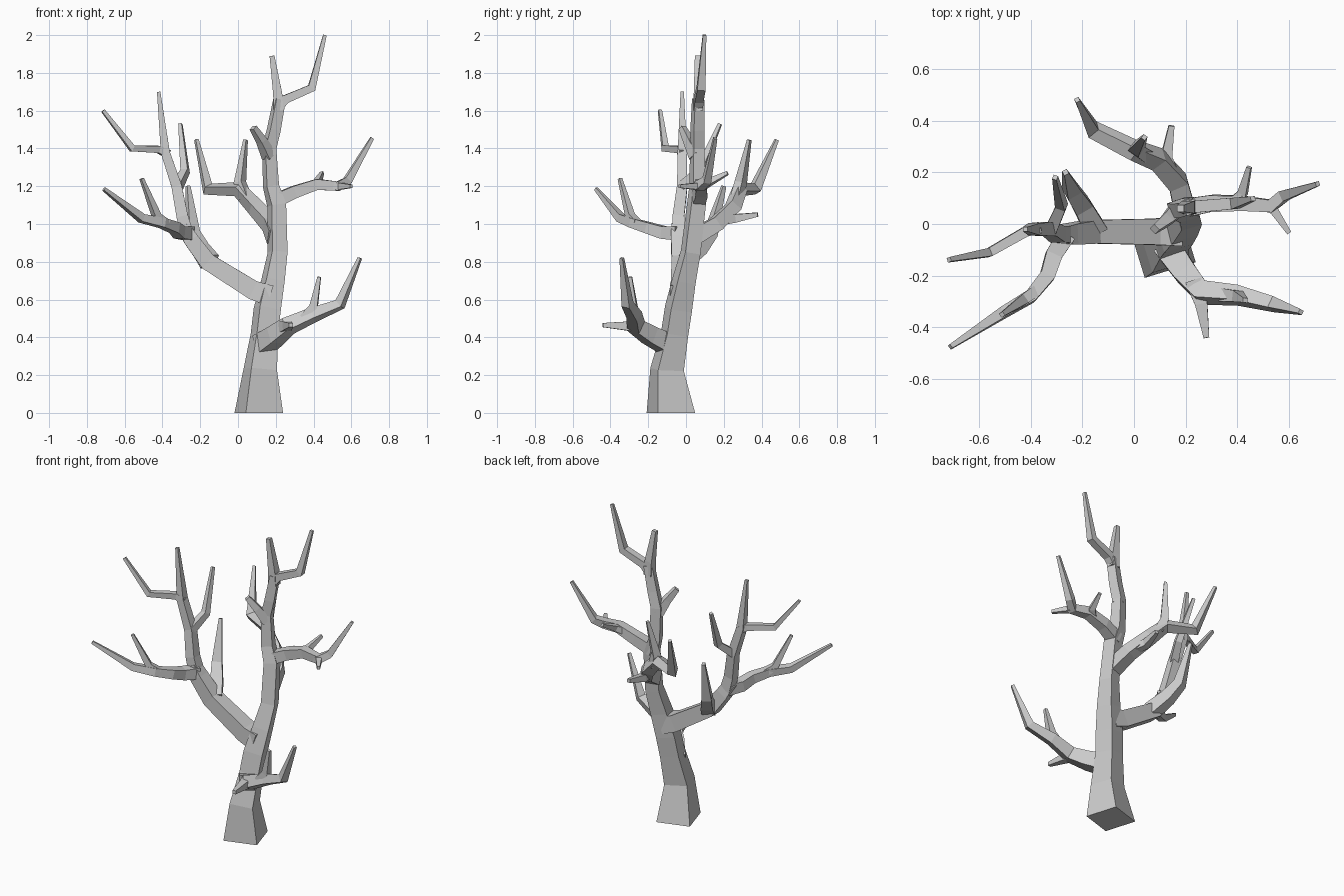
import bpy
import bmesh
from math import radians
from mathutils import Matrix, Vector

cube = bpy.data.objects.get("Cube")
if cube:
    bpy.data.objects.remove(cube, do_unlink=True)

# One plain bark colour
bark = bpy.data.materials.new("grey_bark")
bark.use_nodes = True
colour = (0.6, 0.6, 0.6, 1)
bark.diffuse_color = colour
bark.node_tree.nodes["Principled BSDF"].inputs["Base Color"].default_value = colour


def tube(name, points, widths, turn=0):
    """Square flat-shaded tube along a path; widths are half the side length."""
    points = [Vector(p) for p in points]
    steps = [(b - a).normalized() for a, b in zip(points, points[1:])]
    tangents = [steps[0]]
    tangents += [(a + b).normalized() for a, b in zip(steps, steps[1:])]
    tangents.append(steps[-1])

    # Level starting frame, carried along the path without twisting
    side = steps[0].cross(Vector((0, 0, 1)))
    if side.length < 0.3:
        side = Vector((1, 0, 0))
    side = Matrix.Rotation(turn, 3, steps[0]) @ side

    bm = bmesh.new()
    rings = []
    for i, (point, tangent, width) in enumerate(zip(points, tangents, widths)):
        side = (side - tangent * side.dot(tangent)).normalized()
        up = tangent.cross(side)
        if name == "trunk" and i == 0:
            up.z = side.z = 0
        corners = [side + up, up - side, -side - up, side - up]
        rings.append([bm.verts.new(point + c * width) for c in corners])
    for low, high in zip(rings, rings[1:]):
        for k in range(4):
            n = (k + 1) % 4
            bm.faces.new((low[k], low[n], high[n], high[k]))
    bm.faces.new(reversed(rings[0]))
    bm.faces.new(rings[-1])
    bmesh.ops.recalc_face_normals(bm, faces=bm.faces)

    mesh = bpy.data.meshes.new(name)
    bm.to_mesh(mesh)
    bm.free()
    mesh.materials.append(bark)
    obj = bpy.data.objects.new(name, mesh)
    bpy.context.collection.objects.link(obj)
    return obj


def branch(name, points, start, knee, tip=0.009):
    """Branch thinning from start to its last bend, then to a narrow tip."""
    last = len(points) - 2
    widths = [start + (knee - start) * i / max(last, 1) for i in range(last + 1)]
    return tube(name, points, widths + [tip])


# Trunk, leaning back and ending in the crown fork
tube("trunk",
     [(.11, -.08, 0), (.118, -.1, .23), (.14, -.06, .42), (.155, -.04, .55),
      (.185, -.01, .7), (.21, .025, .85), (.205, .055, 1.1), (.175, .06, 1.2),
      (.165, .06, 1.4), (.19, .06, 1.5), (.22, .065, 1.66)],
     [.103, .071, .058, .058, .05, .042, .04, .034, .03, .029, .026],
     turn=radians(17))
branch("crown_left_twig",
       [(.215, .065, 1.62), (.25, .068, 1.66), (.39, .08, 1.72), (.46, .098, 2)], .024, .022)
branch("crown_right_twig",
       [(.215, .065, 1.6), (.21, .065, 1.69), (.18, .06, 1.89)], .026, .024, .013)
branch("crown_front_stub",
       [(.165, .055, 1.36), (.125, .015, 1.44), (.08, -.02, 1.51)], .03, .022, .015)

# Upper left branch
branch("upper_left_branch",
       [(.19, .06, 1.12), (.3, .08, 1.17), (.42, .08, 1.21), (.53, .07, 1.2),
        (.58, .11, 1.23), (.71, .155, 1.455)], .036, .021)
branch("upper_left_front_twig",
       [(.5, .07, 1.2), (.54, .055, 1.2), (.6, -.035, 1.2)], .02, .018)
branch("upper_left_back_twig",
       [(.38, .08, 1.2), (.42, .12, 1.22), (.445, .22, 1.27)], .022, .018)

# Back branch
branch("back_branch",
       [(.2, .04, .93), (.17, .16, 1), (.09, .25, 1.09), (0, .285, 1.185),
        (-.16, .365, 1.185), (-.22, .48, 1.445)], .042, .026)
branch("back_upright_twig",
       [(.04, .27, 1.14), (.01, .29, 1.22), (.04, .335, 1.445)], .026, .024)
branch("back_low_twig",
       [(.15, .19, 1.02), (.125, .26, 1.03), (.145, .38, 1.05)], .025, .022, .011)

# Large right limb with its three arms
branch("right_limb",
       [(.17, -.03, .62), (.08, -.03, .65), (-.16, -.03, .8), (-.25, -.04, .92),
        (-.29, -.045, .99)], .056, .04, .032)
branch("right_limb_back_stub",
       [(-.15, -.02, .8), (-.2, .07, .87), (-.24, .13, .95), (-.265, .2, 1.2)], .042, .03, .01)
branch("right_upper_arm",
       [(-.27, -.04, .95), (-.295, -.04, 1.04), (-.325, -.02, 1.2), (-.385, -.02, 1.38),
        (-.42, -.02, 1.7)], .034, .024)
branch("right_upper_outer_twig",
       [(-.37, -.015, 1.37), (-.42, -.03, 1.395), (-.56, -.11, 1.4), (-.715, -.138, 1.6)],
       .022, .017)
branch("right_upper_back_twig",
       [(-.32, -.02, 1.2), (-.28, .07, 1.28), (-.305, .18, 1.53)], .024, .02)
branch("right_front_arm",
       [(-.26, -.04, .95), (-.31, -.12, .955), (-.335, -.2, .98), (-.4, -.28, 1.005),
        (-.51, -.345, 1.03), (-.71, -.475, 1.185)], .036, .021)
branch("right_front_upright_twig",
       [(-.38, -.26, 1), (-.43, -.295, 1.04), (-.51, -.35, 1.24)], .022, .02)

# Low front branch
branch("low_branch",
       [(.13, -.09, .36), (.2, -.19, .41), (.265, -.265, .46), (.4, -.275, .52),
        (.54, -.31, .575), (.645, -.34, .82)], .052, .024)
branch("low_front_twig",
       [(.23, -.22, .45), (.26, -.31, .46), (.28, -.44, .465)], .032, .024, .011)
branch("low_upright_twig",
       [(.35, -.275, .5), (.4, -.28, .56), (.43, -.295, .72)], .026, .022)
